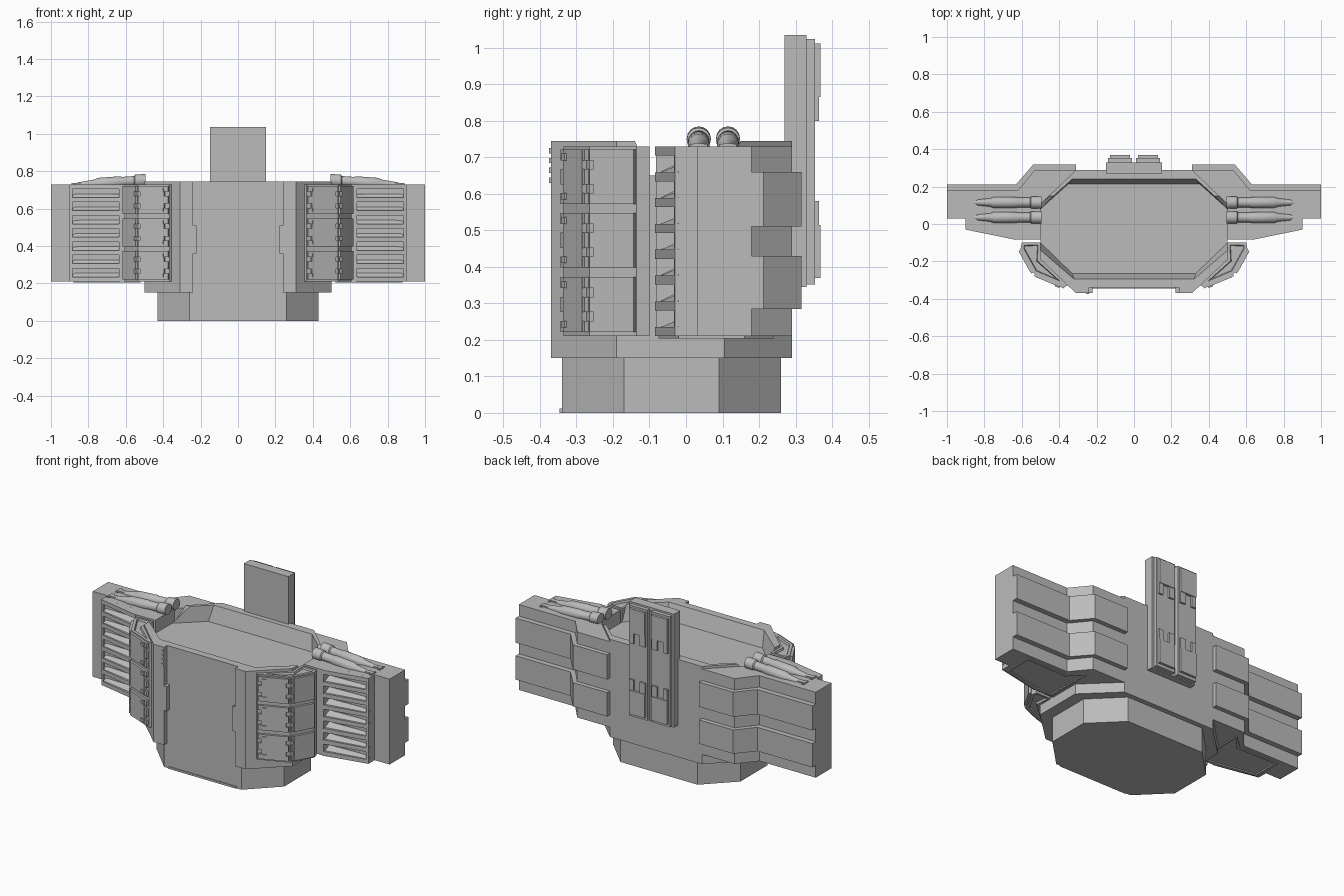
import bpy, bmesh, math
from mathutils import Vector

cube = bpy.data.objects.get("Cube")
if cube:
    bpy.data.objects.remove(cube, do_unlink=True)

grey = bpy.data.materials.new("plain_grey")
grey.use_nodes = True
grey.diffuse_color = (0.5, 0.5, 0.5, 1)
grey.node_tree.nodes["Principled BSDF"].inputs["Base Color"].default_value = (0.5, 0.5, 0.5, 1)


def finish(name, bm):
    bmesh.ops.recalc_face_normals(bm, faces=bm.faces[:])
    mesh = bpy.data.meshes.new(name)
    bm.to_mesh(mesh)
    bm.free()
    mesh.materials.append(grey)
    ob = bpy.data.objects.new(name, mesh)
    bpy.context.collection.objects.link(ob)
    return ob


def prism(name, plan, z0, z1, top=None, side=1, inset=0):
    """Solid between a plan outline at z0 and the same (or another) one at z1."""
    bm = bmesh.new()
    low = [bm.verts.new((x * side, y, z0)) for x, y in plan]
    high = [bm.verts.new((x * side, y, z1)) for x, y in (top or plan)]
    caps = [bm.faces.new(low), bm.faces.new(high)]
    n = len(plan)
    for i in range(n):
        j = (i + 1) % n
        bm.faces.new((low[i], low[j], high[j], high[i]))
    bmesh.ops.recalc_face_normals(bm, faces=bm.faces[:])
    if inset:
        bmesh.ops.inset_individual(bm, faces=caps, thickness=inset, depth=0)
        bmesh.ops.inset_individual(bm, faces=caps, thickness=inset / 4, depth=-0.012)
    return finish(name, bm)


def box(name, x0, x1, y0, y1, z0, z1, side=1):
    return prism(name, [(x0, y0), (x1, y0), (x1, y1), (x0, y1)], z0, z1, side=side)


def facet_plate(name, p, q, u0, u1, d, z0, z1, side):
    """Plate of thickness d lying on the upright facet from p to q."""
    p, q = Vector(p), Vector(q)
    along = q - p
    out = Vector((along.y, -along.x)).normalized()
    a, b = p + along * u0, p + along * u1
    plan = [a - out * 0.004, b - out * 0.004, b + out * d, a + out * d]
    prism(name, [tuple(v) for v in plan], z0, z1, side=side)


def lathe(name, profile, y, z, slope, side, sides=16):
    """Turned part along x; profile is (x, radius) pairs."""
    bm = bmesh.new()
    rings = []
    for x, r in profile:
        zc = z - slope * (x - profile[0][0])
        rings.append([bm.verts.new((x * side, y + r * math.cos(t), zc + r * math.sin(t)))
                      for t in (math.tau * k / sides for k in range(sides))])
    for a, b in zip(rings, rings[1:]):
        for k in range(sides):
            m = (k + 1) % sides
            bm.faces.new((a[k], a[m], b[m], b[k]))
    bm.faces.new(rings[0])
    bm.faces.new(rings[-1])
    ob = finish(name, bm)
    bpy.ops.object.select_all(action='DESELECT')
    ob.select_set(True)
    bpy.context.view_layer.objects.active = ob
    bpy.ops.object.shade_smooth_by_angle(angle=math.radians(35))


def both(half):
    """Complete a +x half outline with its mirror image."""
    return half + [(-x, y) for x, y in reversed(half)]


# Central hull: foot, body with a recessed front, and the raised rims of the well
prism("hull_foot", both([(0.26, -0.34), (0.43, -0.17), (0.43, 0.09), (0.26, 0.26)]), 0, 0.15)
front_edge = [(0.24, -0.34), (0.24, -0.37), (0.31, -0.37), (0.5, -0.19)]
prism("hull_body", both(front_edge + [(0.5, 0.105), (0.31, 0.29)]), 0.15, 0.65)
prism("front_rim", both(front_edge + [(0.5, -0.1), (0.33, -0.265)]), 0.65, 0.745,
      top=both(front_edge + [(0.5, -0.14), (0.32, -0.295)]))
prism("rear_rim", both([(0.35, 0.215), (0.5, 0.08), (0.5, 0.105), (0.31, 0.29)]), 0.65, 0.745,
      top=both([(0.33, 0.24), (0.43, 0.15), (0.455, 0.15), (0.31, 0.29)]))
box("front_sill", -0.23, 0.23, -0.346, -0.33, 0, 0.012)
for i in range(4):
    box("cheek_rib", -0.256, -0.24, -0.375, -0.36, 0.63 + i * 0.027, 0.645 + i * 0.027)

# Tall board on the back with two ribbed columns
box("back_board", -0.15, 0.15, 0.27, 0.33, 0.345, 1.035)
for s in (1, -1):
    box("board_column", 0.012, 0.138, 0.325, 0.353, 0.352, 1.025, s)
    for z0, z1, t0, t1 in ((0.865, 1.012, 0.8, 0.87), (0.37, 0.515, 0.51, 0.58)):
        box("column_pad", 0.022, 0.128, 0.35, 0.368, z0, z1, s)
        box("pad_tab", 0.022, 0.058, 0.35, 0.364, t0, t1, s)
        box("pad_tab", 0.1, 0.128, 0.35, 0.364, t0, t1, s)

POD_A, POD_B, POD_C = (0.365, -0.335), (0.535, -0.265), (0.607, -0.135)
for s in (1, -1):
    box("cheek_step", 0.222, 0.245, -0.37, -0.335, 0.36, 0.51, s)

    # Wing: core with end slab, rear armour bands, framed underside
    prism("wing_core", [(0.5, -0.02), (0.9, -0.02), (0.9, 0.03), (1, 0.03), (1, 0.18),
                        (0.62, 0.18), (0.53, 0.29), (0.31, 0.29), (0.5, 0.105)],
          0.21, 0.73, side=s)
    for z0, z1 in ((0.285, 0.43), (0.51, 0.66)):
        prism("rear_band", [(0.31, 0.28), (0.31, 0.317), (0.54, 0.317), (0.63, 0.212),
                            (1, 0.212), (1, 0.17), (0.615, 0.17), (0.52, 0.28)],
              z0, z1, side=s)

    # Louvred wing front
    box("louvre_post", 0.5, 0.635, -0.082, -0.01, 0.21, 0.73, s)
    slat = [(0.63, -0.085), (0.9, -0.03), (0.9, -0.015), (0.63, -0.015)]
    thin = [(0.63, -0.07), (0.9, -0.022), (0.9, -0.015), (0.63, -0.015)]
    for i in range(8):
        z = 0.21 + i * 0.0707
        prism("louvre_slat", slat, z, z + 0.025, side=s)
        if i < 7:
            prism("louvre_wedge", thin, z + 0.025, z + 0.045,
                  top=[(0.63, -0.03), (0.88, -0.018)] + thin[2:], side=s)
    prism("louvre_end", [(0.885, -0.033), (0.9, -0.03), (0.9, -0.015), (0.885, -0.015)],
          0.21, 0.73, side=s)
    prism("wing_underside", [(0.52, -0.07), (0.63, -0.075), (0.88, -0.02), (0.88, 0.16),
                             (0.61, 0.16), (0.52, 0.24)],
          0.204, 0.235, side=s, inset=0.02)

    # Angled shoulder pod with three rows of plates
    prism("shoulder_pod", [(0.5, -0.1), (0.6, -0.1), POD_C, POD_B, POD_A,
                           (0.355, -0.327), (0.5, -0.19)], 0.21, 0.73, side=s, inset=0.018)
    for z in (0.222, 0.398, 0.572):
        top = z + 0.15
        facet_plate("front_plate", POD_A, POD_B, 0.15, 0.9, 0.014, z, top, s)
        facet_plate("side_plate", POD_B, POD_C, 0.14, 0.98, 0.014, z, top, s)
        for f0, f1 in ((0, 0.2), (0.36, 0.64), (0.8, 1)):
            a, b = z + 0.15 * f0, z + 0.15 * f1
            facet_plate("plate_tooth", POD_A, POD_B, 0.03, 0.15, 0.012, a, b, s)
            facet_plate("plate_tooth", POD_A, POD_B, 0.9, 0.97, 0.012, a, b, s)
            facet_plate("plate_tooth", POD_B, POD_C, 0.05, 0.14, 0.012, a, b, s)
        for a in (z + 0.012, top - 0.03):
            facet_plate("plate_latch", POD_A, POD_B, 0.16, 0.3, 0.02, a, a + 0.018, s)

    # Twin tapered tubes lying on the wing deck
    for y in (0.035, 0.115):
        lathe("deck_tube", [(0.495, 0.033), (0.55, 0.033), (0.556, 0.026), (0.62, 0.026),
                            (0.63, 0.03), (0.75, 0.03), (0.77, 0.022), (0.83, 0.016),
                            (0.86, 0.012)], y, 0.752, 0.07, s)
        box("tube_clamp", 0.84, 0.89, y - 0.014, y + 0.014, 0.725, 0.738, s)
        box("tube_stop", 0.875, 0.89, y - 0.024, y + 0.024, 0.725, 0.736, s)
